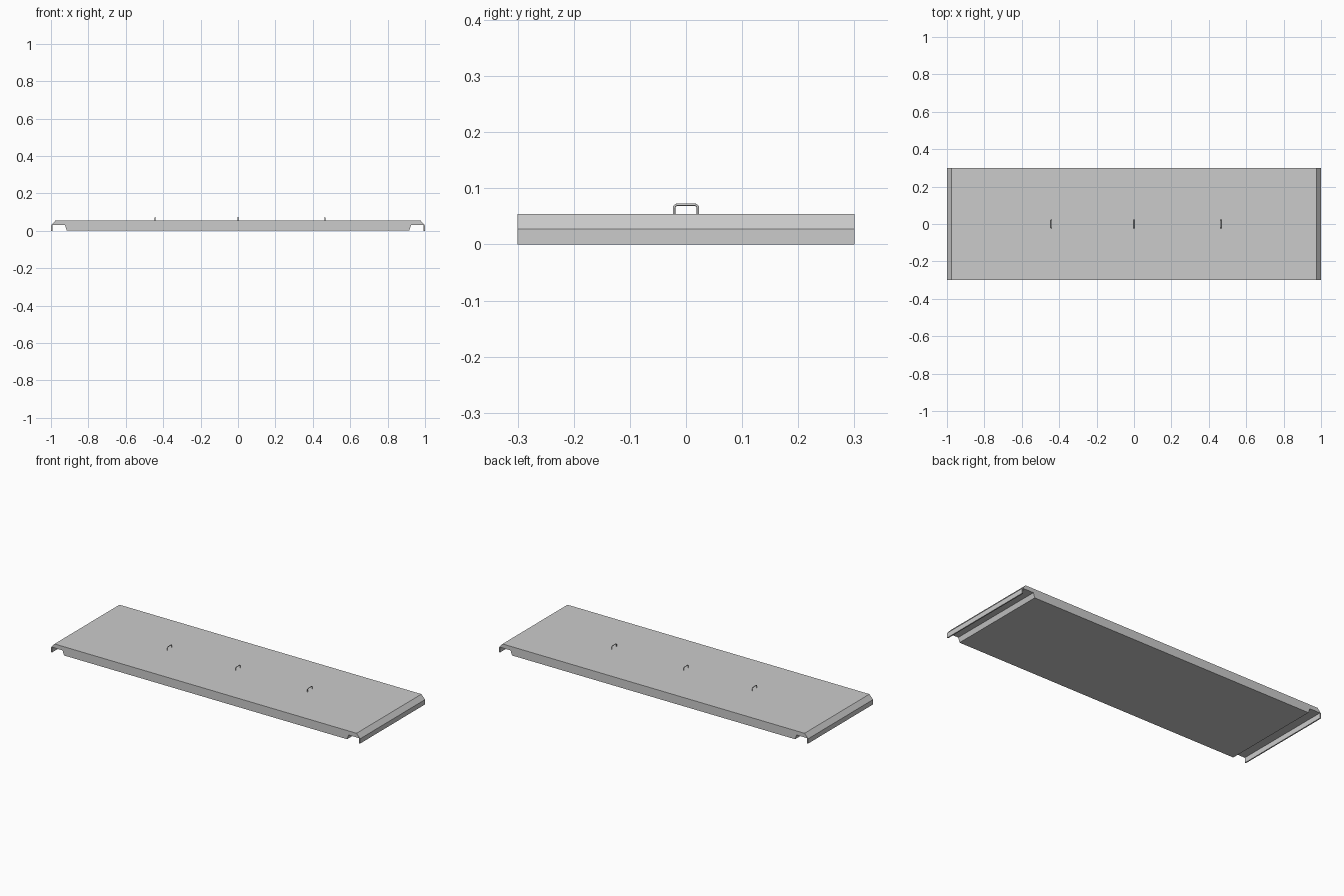
import bpy
import bmesh
import math

if "Cube" in bpy.data.objects:
    bpy.data.objects.remove(bpy.data.objects["Cube"])

grey = bpy.data.materials.new("light grey metal")
grey.diffuse_color = (0.60, 0.60, 0.60, 1)
grey.use_nodes = True
grey.node_tree.nodes["Principled BSDF"].inputs["Base Color"].default_value = grey.diffuse_color


def finish(bm, name):
    bmesh.ops.recalc_face_normals(bm, faces=bm.faces)
    mesh = bpy.data.meshes.new(name)
    bm.to_mesh(mesh)
    bm.free()
    mesh.materials.append(grey)
    obj = bpy.data.objects.new(name, mesh)
    bpy.context.collection.objects.link(obj)
    return obj


# Cover slab: side profile with chamfered ends and an open channel under each end
half = [(0.977, 0.054), (1.0, 0.028), (1.0, 0.0), (0.993, 0.0),
        (0.993, 0.030), (0.925, 0.030), (0.916, 0.003)]
profile = half + [(-x, z) for x, z in reversed(half)]
bm = bmesh.new()
face = bm.faces.new([bm.verts.new((x, -0.3, z)) for x, z in profile])
ext = bmesh.ops.extrude_face_region(bm, geom=[face])
bmesh.ops.translate(bm, vec=(0, 0.6, 0),
                    verts=[v for v in ext["geom"] if isinstance(v, bmesh.types.BMVert)])
finish(bm, "cover_slab")


# Lifting handles: thin rounded staples standing across the top
def handle(name, x):
    r, reach, top, corner = 0.0022, 0.0213, 0.071, 0.006
    path = [(-reach, 0.052)]
    for side, start in ((-1, 180), (1, 90)):
        for step in range(4):
            a = math.radians(start - 30 * step)
            path.append((side * (reach - corner) + corner * math.cos(a),
                         top - corner + corner * math.sin(a)))
    path.append((reach, 0.052))
    curve = bpy.data.curves.new(name, "CURVE")
    curve.dimensions = "3D"
    curve.bevel_depth = r
    curve.bevel_resolution = 2
    curve.use_fill_caps = True
    spline = curve.splines.new("POLY")
    spline.points.add(len(path) - 1)
    for p, (y, z) in zip(spline.points, path):
        p.co = (x, y, z, 1)
    curve.materials.append(grey)
    bpy.context.collection.objects.link(bpy.data.objects.new(name, curve))


for name, x in (("left_handle", -0.443), ("middle_handle", 0.0), ("right_handle", 0.465)):
    handle(name, x)
